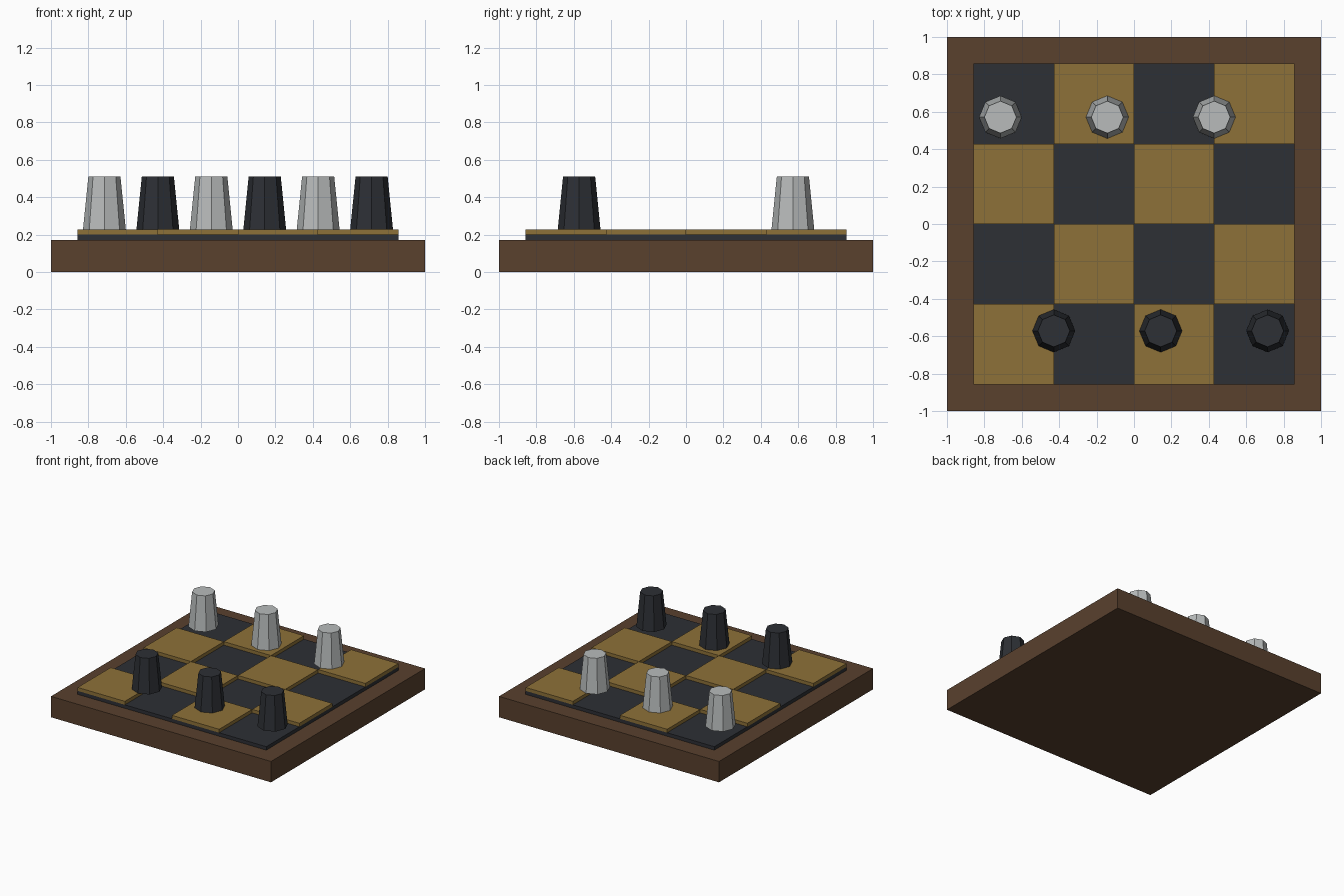
import bpy
from math import radians

if "Cube" in bpy.data.objects:
    bpy.data.objects.remove(bpy.data.objects["Cube"])

U = 1 / 7  # the board is 14 units wide
TILE = 3 * U


def material(name, r, g, b):
    m = bpy.data.materials.new(name)
    m.diffuse_color = (r, g, b, 1)
    m.use_nodes = True
    m.node_tree.nodes["Principled BSDF"].inputs["Base Color"].default_value = m.diffuse_color
    return m


wood = material("brown_wood", 0.10, 0.052, 0.027)
gold = material("gold", 0.27, 0.166, 0.04)
dark = material("charcoal", 0.026, 0.029, 0.035)
light = material("light_grey", 0.48, 0.50, 0.50)


def box(name, x, y, z0, z1, width, mat):
    bpy.ops.mesh.primitive_cube_add(size=1, location=(x, y, (z0 + z1) / 2))
    ob = bpy.context.object
    ob.name = name
    ob.scale = (width, width, z1 - z0)
    bpy.ops.object.transform_apply(location=False, rotation=False, scale=True)
    ob.data.materials.append(mat)


def piece(name, x, y, mat):
    # eight-sided tapered piece, corners on the axes
    z0, z1 = 1.6 * U, 0.512
    bpy.ops.mesh.primitive_cone_add(vertices=8, radius1=0.8 * U, radius2=0.6 * U,
                                    depth=z1 - z0, location=(x, y, (z0 + z1) / 2))
    ob = bpy.context.object
    ob.name = name
    ob.data.materials.append(mat)


# wooden base and the dark playing surface
box("base", 0, 0, 0, 1.2 * U, 2, wood)
box("dark_surface", 0, 0, 1.2 * U, 1.4 * U, 4 * TILE, dark)

# raised gold squares in a checker pattern
for row in range(4):
    for col in range(4):
        if (row + col) % 2 == 0:
            box(f"gold_square_{row}_{col}", (col - 1.5) * TILE, (row - 1.5) * TILE,
                1.4 * U, 1.6 * U, TILE, gold)

# three light pieces at the back, three dark at the front
for i in range(3):
    piece(f"light_piece_{i + 1}", (-5 + 4 * i) * U, 4 * U, light)
    piece(f"dark_piece_{i + 1}", (-3 + 4 * i) * U, -4 * U, dark)
